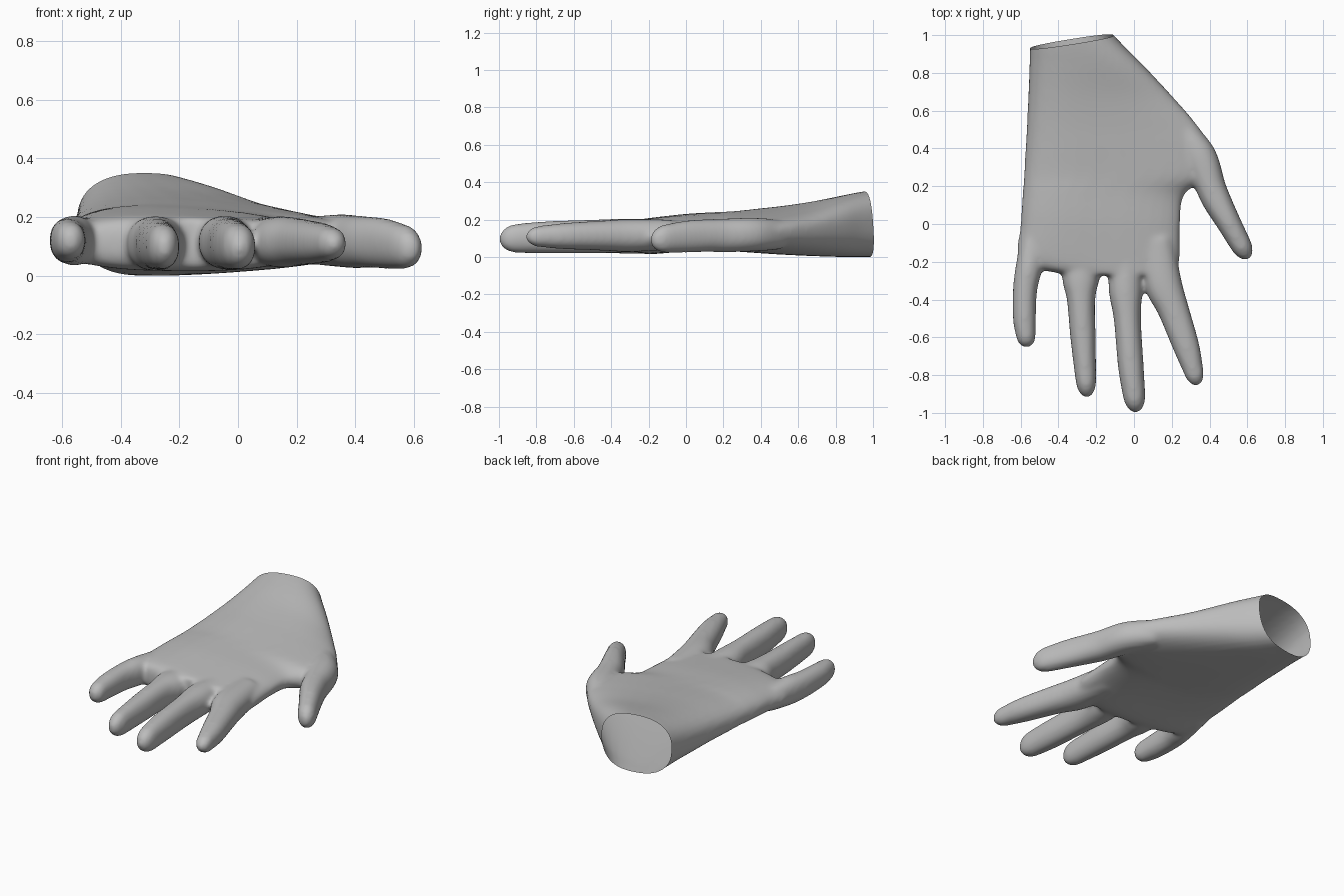
import bpy, bmesh, math
from mathutils import Vector

if "Cube" in bpy.data.objects:
    bpy.data.objects.remove(bpy.data.objects["Cube"])

SIDES = 32


def smooth_rows(rows, steps=5):
    """Catmull-Rom interpolation through rows of numbers."""
    out = []
    for i in range(len(rows) - 1):
        a, b = rows[max(i - 1, 0)], rows[i]
        c, d = rows[i + 1], rows[min(i + 2, len(rows) - 1)]
        for k in range(steps):
            t = k / steps
            out.append([0.5 * (2 * q + (r - p) * t + (2 * p - 5 * q + 4 * r - s) * t * t
                               + (3 * q - p - 3 * r + s) * t ** 3)
                        for p, q, r, s in zip(a, b, c, d)])
    out.append(list(rows[-1]))
    return out


def power(v, p):
    return math.copysign(abs(v) ** (2 / p), v)


def loft(bm, rings):
    """Closed skin through a list of point rings."""
    loops = [[bm.verts.new(co) for co in ring] for ring in rings]
    for a, b in zip(loops, loops[1:]):
        for i in range(SIDES):
            j = (i + 1) % SIDES
            bm.faces.new((a[i], a[j], b[j], b[i]))
    bm.faces.new(loops[0][::-1])
    bm.faces.new(loops[-1])


ANGLES = [2 * math.pi * i / SIDES for i in range(SIDES)]


def palm_ring(row):
    y, left, right, mid, bottom, top_left, top_right = row
    ring = []
    for a in ANGLES:
        u, s = power(math.cos(a), 2.5), power(math.sin(a), 2.5)
        top = top_left + (top_right - top_left) * (u + 1) / 2
        height = top - mid if s > 0 else mid - bottom
        ring.append(((left + right) / 2 + u * (right - left) / 2, y, mid + s * height))
    return ring


def finger(bm, rows, tip):
    """Tapered tube along a path of (x, y, z, half width, half height), rounded tip."""
    rows = smooth_rows(rows)
    end = Vector(rows[-1][:3])
    direction = (end - Vector(rows[-3][:3])).normalized()
    w, h = rows[-1][3:]
    for deg in (20, 38, 54, 68, 80):
        s, c = math.sin(math.radians(deg)), math.cos(math.radians(deg))
        rows.append([*(end + direction * tip * s), w * c, h * c])
    rings = []
    for i, row in enumerate(rows):
        d = Vector(rows[min(i + 1, len(rows) - 1)][:3]) - Vector(rows[max(i - 1, 0)][:3])
        side = Vector((-d.y, d.x, 0)).normalized()
        up = Vector((0, 0, 1))
        rings.append([Vector(row[:3]) + side * row[3] * power(math.cos(a), 2.2)
                      + up * row[4] * power(math.sin(a), 2.2) for a in ANGLES])
    loft(bm, rings)


bm = bmesh.new()

# palm and wrist: y, left, right, middle, bottom, top at left, top at right
palm = [
    (1.10, -0.545, -0.20, 0.18, 0.000, 0.37, 0.37),
    (0.95, -0.55, -0.06, 0.18, 0.000, 0.36, 0.34),
    (0.84, -0.553, 0.05, 0.17, 0.000, 0.345, 0.31),
    (0.68, -0.56, 0.20, 0.15, 0.005, 0.325, 0.255),
    (0.53, -0.567, 0.33, 0.14, 0.012, 0.305, 0.225),
    (0.40, -0.575, 0.41, 0.13, 0.020, 0.29, 0.21),
    (0.26, -0.583, 0.41, 0.125, 0.030, 0.27, 0.205),
    (0.16, -0.59, 0.27, 0.12, 0.035, 0.26, 0.21),
    (0.00, -0.60, 0.245, 0.12, 0.030, 0.245, 0.21),
    (-0.20, -0.60, 0.24, 0.11, 0.015, 0.215, 0.20),
    (-0.27, -0.34, 0.20, 0.11, 0.030, 0.20, 0.19),
]
loft(bm, [palm_ring(r) for r in smooth_rows(palm)])

# little finger
finger(bm, [(-0.53, -0.05, 0.12, 0.06, 0.07), (-0.555, -0.22, 0.12, 0.07, 0.085),
            (-0.577, -0.35, 0.12, 0.064, 0.08), (-0.58, -0.50, 0.12, 0.061, 0.073),
            (-0.573, -0.585, 0.12, 0.053, 0.065)], 0.07)
# ring finger
finger(bm, [(-0.25, -0.08, 0.11, 0.08, 0.08), (-0.28, -0.27, 0.11, 0.10, 0.093),
            (-0.28, -0.40, 0.11, 0.075, 0.09), (-0.27, -0.60, 0.105, 0.067, 0.085),
            (-0.255, -0.82, 0.10, 0.055, 0.077)], 0.10)
# middle finger
finger(bm, [(-0.04, -0.10, 0.12, 0.08, 0.08), (-0.045, -0.33, 0.115, 0.09, 0.09),
            (-0.035, -0.50, 0.11, 0.072, 0.09), (-0.017, -0.75, 0.105, 0.068, 0.086),
            (0.0, -0.90, 0.10, 0.06, 0.078)], 0.10)
# index finger
finger(bm, [(0.12, -0.08, 0.12, 0.09, 0.08), (0.15, -0.30, 0.115, 0.10, 0.088),
            (0.207, -0.45, 0.115, 0.083, 0.08), (0.277, -0.65, 0.112, 0.07, 0.07),
            (0.313, -0.77, 0.11, 0.054, 0.058)], 0.09)
# thumb
finger(bm, [(0.25, 0.50, 0.12, 0.07, 0.08), (0.345, 0.36, 0.12, 0.09, 0.09),
            (0.405, 0.20, 0.115, 0.08, 0.09), (0.44, 0.12, 0.115, 0.076, 0.088),
            (0.50, 0.01, 0.11, 0.065, 0.086), (0.56, -0.10, 0.10, 0.057, 0.077)], 0.10)

bmesh.ops.recalc_face_normals(bm, faces=bm.faces)
mesh = bpy.data.meshes.new("hand")
bm.to_mesh(mesh)
bm.free()
hand = bpy.data.objects.new("hand", mesh)
bpy.context.collection.objects.link(hand)

# fuse the parts into one skin and soften the webs between fingers
remesh = hand.modifiers.new("fuse", 'REMESH')
remesh.mode = 'VOXEL'
remesh.voxel_size = 0.012
soften = hand.modifiers.new("soften", 'SMOOTH')
soften.factor = 0.5
soften.iterations = 14
bpy.context.view_layer.update()
depsgraph = bpy.context.evaluated_depsgraph_get()
skin = bpy.data.meshes.new_from_object(hand.evaluated_get(depsgraph))
hand.modifiers.clear()
hand.data = skin

# open wrist: slanted cut, then rest on the floor
bm = bmesh.new()
bm.from_mesh(skin)
bmesh.ops.bisect_plane(bm, geom=bm.verts[:] + bm.edges[:] + bm.faces[:],
                       plane_co=(-0.33, 0.965, 0.18), plane_no=(-0.157, 0.987, 0.08),
                       clear_outer=True)
low = min(v.co.z for v in bm.verts)
for v in bm.verts:
    v.co.z -= low
for f in bm.faces:
    f.smooth = True
    f.material_index = 0
bm.to_mesh(skin)
bm.free()

grey = bpy.data.materials.new("plain grey")
grey.diffuse_color = (0.5, 0.5, 0.5, 1)
grey.use_nodes = True
grey.node_tree.nodes["Principled BSDF"].inputs["Base Color"].default_value = grey.diffuse_color
skin.materials.clear()
skin.materials.append(grey)
